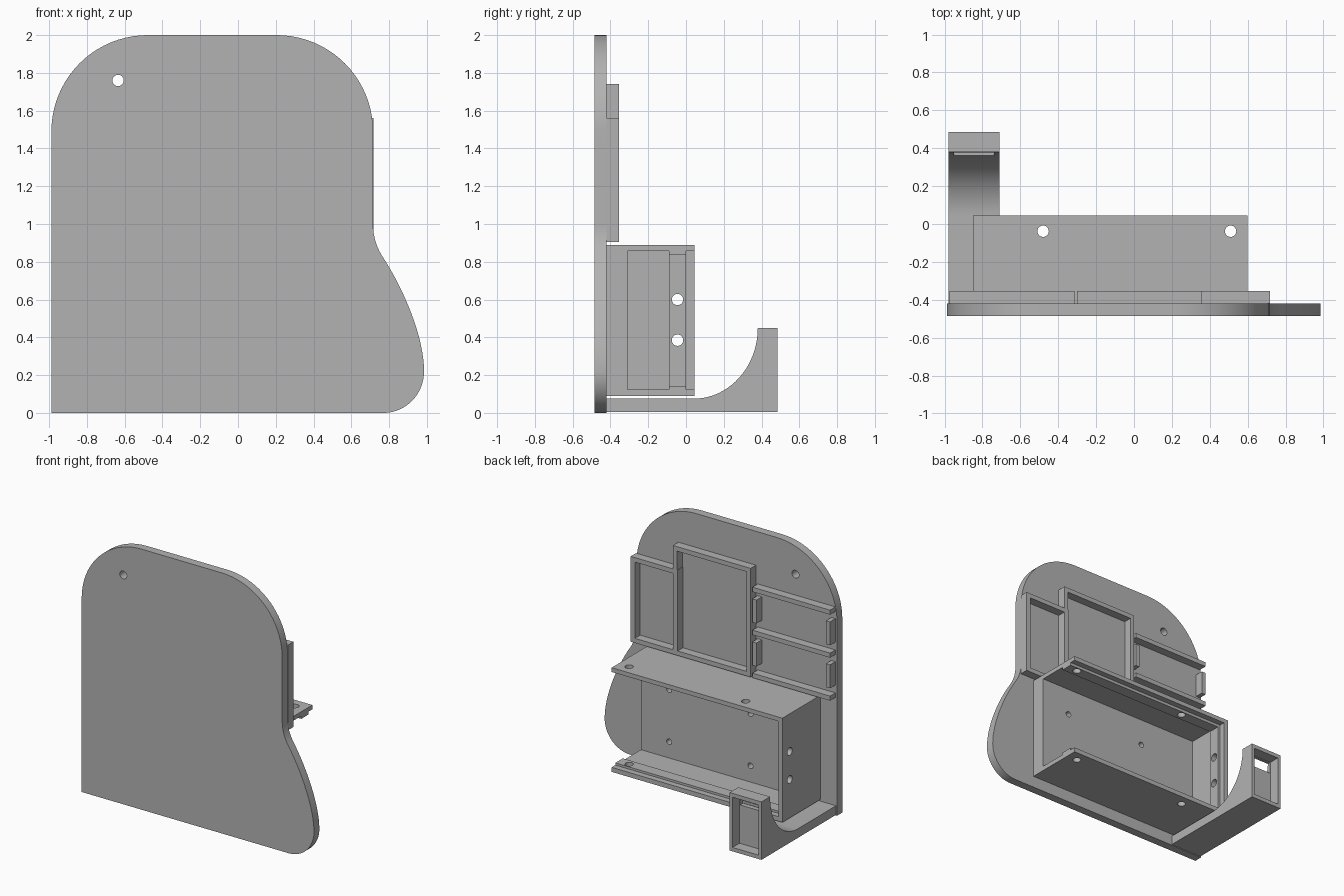
import bpy, bmesh, math
from mathutils import Matrix, Vector

old = bpy.data.objects.get("Cube")
if old:
    bpy.data.objects.remove(old)

GREY = (0.45, 0.45, 0.45, 1)
mat = bpy.data.materials.new("plain grey")
mat.use_nodes = True
mat.diffuse_color = GREY
mat.node_tree.nodes["Principled BSDF"].inputs["Base Color"].default_value = GREY


def finish(bm, name):
    bmesh.ops.recalc_face_normals(bm, faces=bm.faces)
    me = bpy.data.meshes.new(name)
    bm.to_mesh(me)
    bm.free()
    me.materials.append(mat)
    ob = bpy.data.objects.new(name, me)
    bpy.context.collection.objects.link(ob)
    return ob


def box(name, x, y, z):
    """Box from (min, max) ranges."""
    bm = bmesh.new()
    bmesh.ops.create_cube(bm, size=1)
    for v in bm.verts:
        v.co = [(r[0] + r[1]) / 2 + c * (r[1] - r[0]) for r, c in zip((x, y, z), v.co)]
    return finish(bm, name)


def prism(name, points, offset):
    """Extrude a planar outline along an offset."""
    bm = bmesh.new()
    face = bm.faces.new([bm.verts.new(p) for p in points])
    out = bmesh.ops.extrude_face_region(bm, geom=[face])
    moved = [g for g in out["geom"] if isinstance(g, bmesh.types.BMVert)]
    bmesh.ops.translate(bm, verts=moved, vec=offset)
    return finish(bm, name)


def pin(centre, axis, length, r=0.03):
    """Cylinder used to drill a hole."""
    bm = bmesh.new()
    turn = Vector(axis).to_track_quat("Z", "Y").to_matrix().to_4x4()
    bmesh.ops.create_cone(bm, cap_ends=True, segments=32, radius1=r, radius2=r,
                          depth=length, matrix=Matrix.Translation(centre) @ turn)
    return finish(bm, "drill")


def cut(target, cutters):
    bpy.context.view_layer.objects.active = target
    for c in cutters:
        mod = target.modifiers.new("cut", "BOOLEAN")
        mod.operation, mod.solver, mod.object = "DIFFERENCE", "EXACT", c
        bpy.ops.object.modifier_apply(modifier=mod.name)
        bpy.data.objects.remove(c)


def arc(cx, cz, rx, rz, a, b, n=20):
    angles = [math.radians(a + (b - a) * i / n) for i in range(n + 1)]
    return [(cx + rx * math.cos(t), cz + rz * math.sin(t)) for t in angles]


def bezier(p0, p1, p2, p3, n=16):
    out = []
    for i in range(1, n):
        t = i / n
        s = 1 - t
        out.append(tuple(s**3 * a + 3 * s * s * t * b + 3 * s * t * t * c + t**3 * d
                         for a, b, c, d in zip(p0, p1, p2, p3)))
    return out


def smooth(ob):
    bpy.ops.object.select_all(action="DESELECT")
    ob.select_set(True)
    bpy.context.view_layer.objects.active = ob
    bpy.ops.object.shade_smooth_by_angle(angle=math.radians(30))


# Front panel with rounded top and a bulge low on one side
outline = [(-0.988, 0)] + arc(0.77, 0.22, 0.215, 0.22, -90, 0)
outline += bezier((0.985, 0.22), (0.985, 0.4), (0.88, 0.65), (0.77, 0.82))
outline += bezier((0.77, 0.82), (0.73, 0.88), (0.715, 0.94), (0.715, 1.0))
outline += [(0.715, 1.0)] + arc(0.205, 1.49, 0.51, 0.51, 0, 90)
outline += arc(-0.478, 1.49, 0.51, 0.51, 90, 180)
panel = prism("front_panel", [(x, -0.485, z) for x, z in outline], (0, 0.065, 0))
cut(panel, [pin((-0.635, -0.45, 1.76), (0, 1, 0), 0.3)])
smooth(panel)

# Main housing, open at the back and at one end, with an inner rib
housing = box("housing", (-0.85, 0.6), (-0.421, 0.045), (0.09, 0.89))
cutters = [box("cavity", (-0.815, 0.7), (-0.31, -0.09), (0.125, 0.857)),
           box("rib_gap", (-0.795, 0.75), (-0.2, 0.02), (0.142, 0.835)),
           box("rear_gap", (-0.815, 0.8), (0.0, 0.1), (0.125, 0.857))]
cutters += [pin((x, -0.038, z), (0, 0, 1), 0.2) for x in (-0.48, 0.51) for z in (0.1, 0.88)]
cutters += [pin((-0.83, -0.045, z), (1, 0, 0), 0.2) for z in (0.385, 0.6)]
cutters += [pin((x, -0.31, z), (0, 1, 0), 0.12, 0.022)
            for x in (-0.33, 0.36) for z in (0.25, 0.65)]
cut(housing, cutters)
smooth(housing)

# Curved foot bracket with a rear pocket and a window
side = [(-0.421, 0.005), (0.485, 0.005), (0.485, 0.45)]
side += arc(0.04, 0.45, 0.34, 0.375, 0, -90) + [(-0.421, 0.075)]
foot = prism("foot_bracket", [(-0.98, y, z) for y, z in side], (0.27, 0, 0))
cut(foot, [box("pocket", (-0.955, -0.735), (0.4, 0.6), (0.035, 0.42)),
           box("window", (-0.95, -0.74), (0.3, 0.55), (0.33, 0.415))])
smooth(foot)

# Shallow tray walls behind the panel
DEPTH, T = (-0.421, -0.355), 0.035


def tray(name, x, z):
    ob = box(name, x, DEPTH, z)
    cut(ob, [box("tray_gap", (x[0] + T, x[1] - T), (-0.5, 0), (z[0] + T, z[1] - T))])


tray("wide_tray", (-0.3, 0.36), (0.905, 1.74))
tray("narrow_tray", (0.355 - T, 0.718), (0.905, 1.56))

# Twin slots: three rails and short end tabs
for i, z in enumerate((0.905, 1.235, 1.565)):
    box(f"slot_rail_{i + 1}", (-0.975, -0.315), DEPTH, (z, z + T))
for i, z in enumerate((1.0, 1.33)):
    box(f"inner_tab_{i + 1}", (-0.315 - T, -0.315), DEPTH, (z, z + 0.18))
    box(f"outer_tab_{i + 1}", (-0.975, -0.975 + T), DEPTH, (z, z + 0.18))
